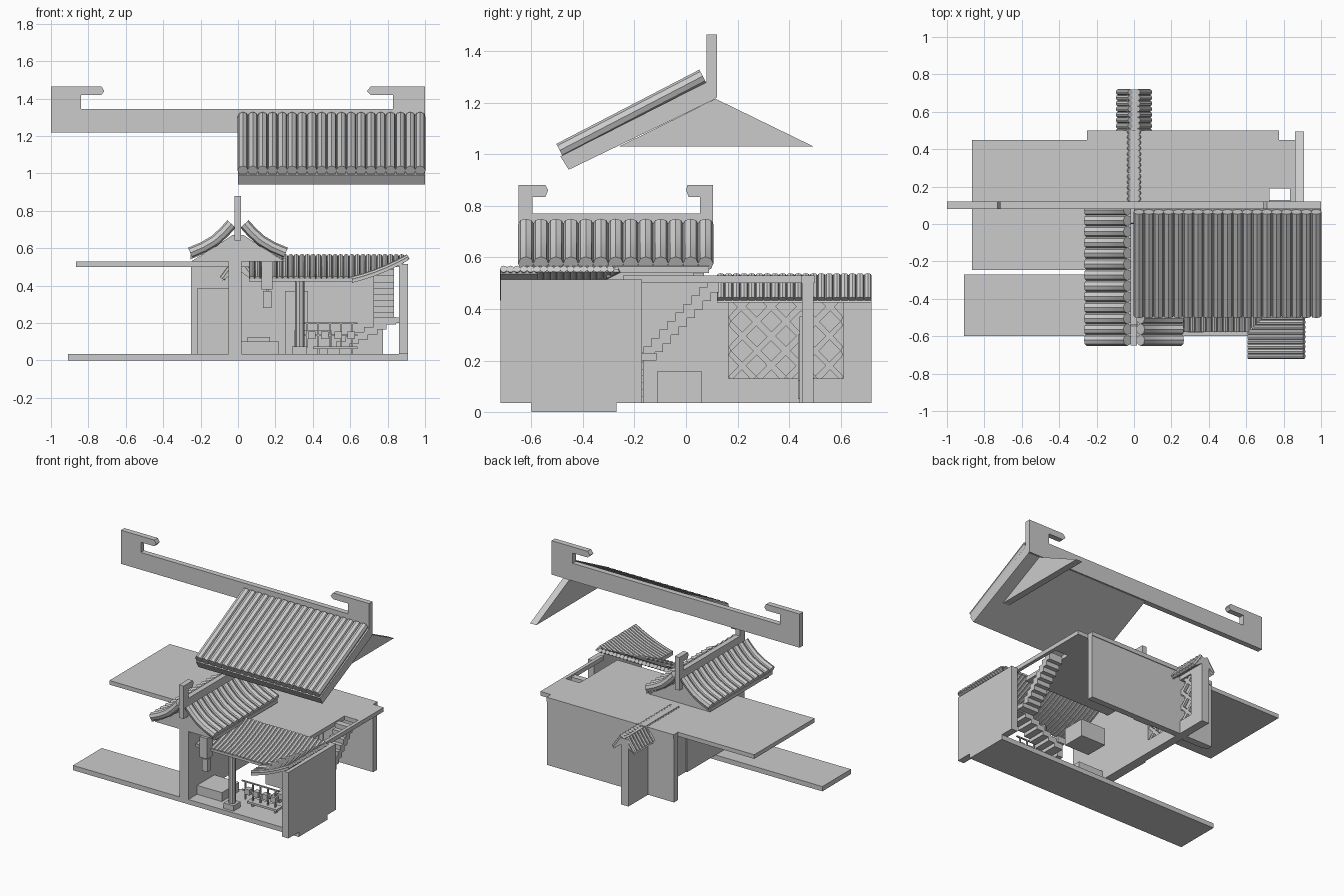
import bpy, bmesh, math
from mathutils import Vector

if "Cube" in bpy.data.objects:
    bpy.data.objects.remove(bpy.data.objects["Cube"])

stone = bpy.data.materials.new("pale_grey")
stone.use_nodes = True
GREY = (0.6, 0.6, 0.6, 1)
stone.diffuse_color = GREY
stone.node_tree.nodes["Principled BSDF"].inputs["Base Color"].default_value = GREY


def finish(name, bm):
    bmesh.ops.recalc_face_normals(bm, faces=bm.faces)
    mesh = bpy.data.meshes.new(name)
    bm.to_mesh(mesh)
    bm.free()
    mesh.materials.append(stone)
    ob = bpy.data.objects.new(name, mesh)
    bpy.context.collection.objects.link(ob)
    return ob


def boxes(name, *spans):
    """One object from boxes given as x0, x1, y0, y1, z0, z1."""
    bm = bmesh.new()
    for x0, x1, y0, y1, z0, z1 in spans:
        made = bmesh.ops.create_cube(bm, size=1)["verts"]
        for v in made:
            v.co = Vector(((x0 + x1) / 2 + v.co.x * (x1 - x0),
                           (y0 + y1) / 2 + v.co.y * (y1 - y0),
                           (z0 + z1) / 2 + v.co.z * (z1 - z0)))
    return finish(name, bm)


def prism(name, profile, axis, a, b):
    """Extrude an upright (u, z) profile along x or y from a to b."""
    bm = bmesh.new()
    place = (lambda u, z, t: (t, u, z)) if axis == "x" else (lambda u, z, t: (u, t, z))
    low = bm.faces.new([bm.verts.new(place(u, z, a)) for u, z in profile])
    made = bmesh.ops.extrude_face_region(bm, geom=[low])["geom"]
    shift = Vector(place(0, 0, b - a))
    for v in made:
        if isinstance(v, bmesh.types.BMVert):
            v.co += shift
    return finish(name, bm)


def tiles(name, paths, radius):
    """Rounded roof tiles: a capped tube along each path."""
    curve = bpy.data.curves.new(name, "CURVE")
    curve.dimensions = "3D"
    curve.bevel_depth = radius
    curve.bevel_resolution = 2
    curve.use_fill_caps = True
    for path in paths:
        spline = curve.splines.new("POLY")
        spline.points.add(len(path) - 1)
        for p, co in zip(spline.points, path):
            p.co = (*co, 1)
    curve.materials.append(stone)
    ob = bpy.data.objects.new(name, curve)
    bpy.context.collection.objects.link(ob)
    bpy.ops.object.select_all(action="DESELECT")
    ob.select_set(True)
    bpy.context.view_layer.objects.active = ob
    bpy.ops.object.convert(target="MESH")
    bpy.ops.object.shade_smooth_by_angle(angle=math.radians(40))


def steps(a, b, n):
    return [a + (b - a) * (i + 0.5) / n for i in range(n)]


def sheet(line, t):
    """Close a line of (u, z) points into a thin sheet profile."""
    return line + [(u, z - t) for u, z in reversed(line)]


# Raised main roof: hooked ridge, slab, gable and tiles
prism("main_ridge", [(-1, 1.22), (1, 1.22), (1, 1.465), (.71, 1.465), (.69, 1.44), (.71, 1.42),
                     (.83, 1.42), (.83, 1.345), (-.84, 1.345), (-.84, 1.42), (-.73, 1.42),
                     (-.715, 1.44), (-.73, 1.465), (-1, 1.465)], "y", .08, .12)
prism("main_roof_slab", [(-.455, .94), (.115, 1.215), (.08, 1.28), (-.487, .992)], "x", 0, 1)
prism("main_roof_gable", [(-.26, 1.03), (.495, 1.03), (.115, 1.215)], "x", .86, .91)
tiles("main_roof_tiles", [[(x, -.49, 1.015), (x, .065, 1.303)] for x in steps(0, 1, 19)], .0285)

# Ground plate and upper floor with a stair opening
boxes("ground_plate", (-.91, .91, -.6, -.27, 0, .035))
boxes("upper_floor", (-.865, -.25, -.245, .45, .5, .53), (-.25, .725, -.245, .45, .5, .53),
      (-.25, .775, .45, .5, .5, .53), (.725, .86, .19, .45, .5, .53),
      (.835, .86, -.245, .19, .5, .53))

# Walls
boxes("back_wall", (-.25, .775, .45, .495, .035, .5))
boxes("outer_side_wall", (.86, .91, -.72, -.17, .035, .515))
boxes("gate_wall", (-.05, .02, -.6, .06, .035, .64))
boxes("garden_wall", (-.04, .02, .06, .165, .035, .52), (-.04, .02, .61, .72, .035, .52),
      (-.04, .02, .165, .61, .035, .13), (-.04, .02, .165, .61, .44, .52),
      (-.04, -.02, .165, .61, .13, .44))

# Diagonal lattice in the garden wall window
bm = bmesh.new()
y0, y1, z0, z1 = .165, .61, .13, .44
for sign in (1, -1):
    for k in range(-3, 7):
        c = k * .115
        # clip each 45 degree bar to the window
        lo, hi = max(0, c), min(y1 - y0, c + z1 - z0)
        if hi - lo < .03:
            continue
        mid, half = (lo + hi) / 2, (hi - lo) / 2
        for v in bmesh.ops.create_cube(bm, size=1)["verts"]:
            d, w = v.co.y * 2 * half, v.co.z * .018
            y, z = mid + d - w, mid - c + d + w
            y = min(max(y, 0), y1 - y0)
            v.co = (.0 + v.co.x * .02, (y0 + y) if sign > 0 else (y1 - y), z0 + z)
finish("window_lattice", bm)

# Garden wall cap with tiles on both slopes
for side, word in ((1, "left"), (-1, "right")):
    tiles("garden_tiles_" + word,
          [[(side * .02, y, .53), (side * .05, y, .485), (side * .085, y, .437)]
           for y in steps(.12, .72, 20)], .0155)
prism("garden_cap", [(-.085, .425), (-.02, .52), (.02, .52), (.085, .425), (.02, .47), (-.02, .47)],
      "y", .12, .72)

# Gate roof: hooked ridge, gables, curved tiles
prism("gate_ridge", [(-.65, .64), (.105, .64), (.105, .88), (.005, .88), (0, .86), (.01, .835),
                     (.055, .835), (.055, .77), (-.595, .77), (-.595, .835), (-.545, .835),
                     (-.535, .86), (-.545, .88), (-.65, .88)], "x", -.02, .017)
gable = [(-.25, .53), (.25, .53), (.16, .585), (.03, .67), (-.03, .67), (-.16, .585)]
prism("gate_gable_front", gable, "y", -.6, -.56)
prism("gate_gable_back", gable, "y", .03, .07)
sweep = [(.035, .73), (.075, .685), (.125, .64), (.185, .605), (.255, .575)]
for side, word in ((1, "left"), (-1, "right")):
    tiles("gate_tiles_" + word,
          [[(side * x, y, z) for x, z in sweep] for y in steps(-.65, .105, 13)], .03)
    prism("gate_roof_sheet_" + word, sheet([(side * x, z - .01) for x, z in sweep], .025),
          "y", -.63, .09)


# Courtyard roofs meeting on a diagonal
def rise(d):
    return .435 + .12 * (.6 * d + .4 * d * d)


def slope(start, end, low, high):
    points = [start + (end - start) * i / 5 for i in range(6)]
    return [(u, rise((u - low) / (high - low))) for u in points]


front, back, inner, outer = -.575, -.26, .61, .91
tiles("courtyard_tiles",
      [[(x, y, z) for y, z in slope(max(front, front + x - inner), back, front, back)]
       for x in steps(.06, .89, 28)], .0155)
tiles("side_awning_tiles",
      [[(x, y, z) for x, z in slope(max(inner, inner + y - front), outer, inner, outer)]
       for y in steps(-.72, -.28, 17)], .0145)
prism("courtyard_sheet", sheet(slope(front, back, front, back), .014), "x", .06, .62)
prism("side_awning_sheet", sheet(slope(inner, outer, inner, outer), .02), "y", -.72, -.575)


# Sheets that narrow toward the corner where the two roofs meet
def corner(name, swap):
    bm = bmesh.new()
    rows = []
    for i in range(6):
        t = i / 5
        x, y = inner + (outer - inner) * t, front + (back - front) * t
        edge = (inner, y) if swap else (x, front)
        rows.append([bm.verts.new((x, y, rise(t) - .006)),
                     bm.verts.new((*edge, rise(t) - .006))])
    for p, q in zip(rows, rows[1:]):
        vs = [p[0], q[0], q[1], p[1]]
        bm.faces.new(vs)
    ob = finish(name, bm)
    thick = ob.modifiers.new("thickness", "SOLIDIFY")
    thick.thickness = .012
    thick.offset = 0


corner("courtyard_corner_sheet", True)
corner("awning_corner_sheet", False)

# Stairs: one flight along the front, one up to the opening
boxes("lower_stairs", *[(.475 + i * .05, .545 + i * .05, -.3, -.165, .035 + i * .026, .075 + i * .026)
                        for i in range(7)])
boxes("upper_stairs", *[(.725, .835, -.165 + i * .031, -.12 + i * .031, .2 + i * .033, .255 + i * .033)
                        for i in range(9)])
boxes("stair_landing", (.725, .86, -.3, -.115, .2, .23))

# Column, hanging lantern, counter
tiles("round_column", [[(.33, -.54, .075), (.33, -.54, .25), (.33, -.54, .43)]], .025)
boxes("column_base", (.29, .37, -.58, -.5, .035, .075))
boxes("hanging_lantern", (.125, .185, -.62, -.56, .38, .53), (.135, .18, -.61, -.57, .28, .37),
      (.15, .162, -.595, -.585, .36, .39))
boxes("counter", (.3, .5, -.11, .06, .035, .16))
boxes("gate_step", (.02, .22, -.5, -.3, .035, .1))

# Low table with rails and a row of seats
boxes("low_table", (.4, .64, -.47, -.4, .06, .075),
      *[(x - .006, x + .006, -.45, -.42, .035, .06) for x in (.43, .61)])
boxes("seats", *[(x - .02, x + .02, -.46, -.42, .115, .155) for x in steps(.36, .64, 4)])
boxes("seat_rails", *[(.34, .64, -.445, -.435, z, z + .008) for z in (.13, .195)],
      *[(x - .004, x + .004, -.445, -.435, .07, .2) for x in steps(.34, .64, 5)])

# Panels on the inner face of the back wall
boxes("wall_panels", (-.22, -.05, .441, .45, .035, .385), (.25, .375, .441, .45, .035, .37))
boxes("panel_insets", (-.2, -.07, .434, .441, .05, .125), (.05, .17, .434, .45, .05, .125),
      (.285, .345, .434, .441, .12, .3))
